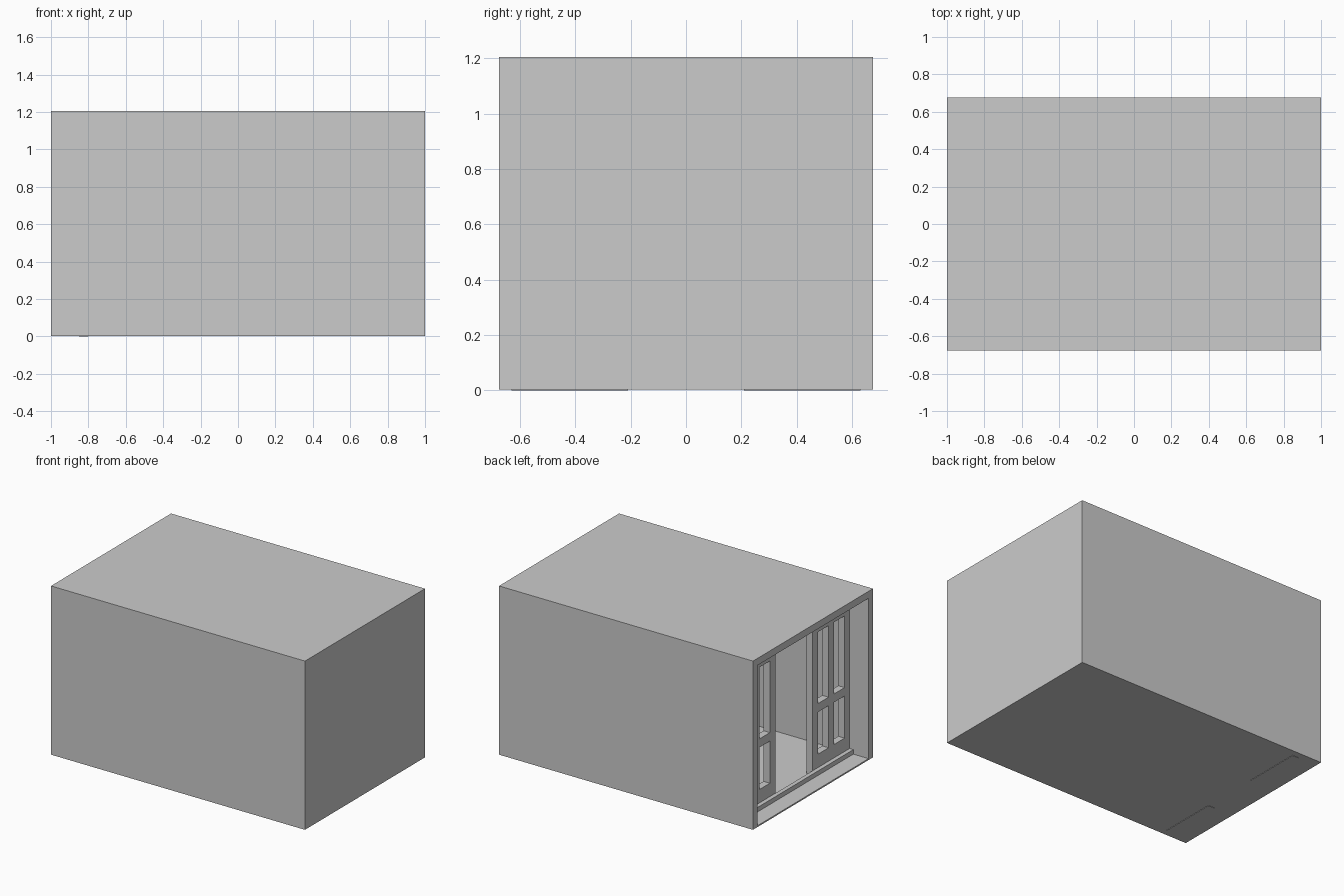
import bpy
import bmesh

if "Cube" in bpy.data.objects:
    bpy.data.objects.remove(bpy.data.objects["Cube"])

WIDTH, DEPTH, BASE, TOP = 2.0, 1.35, 0.003, 1.204
WALL, FLOOR = 0.05, 0.013


def finish(bm, name):
    bmesh.ops.recalc_face_normals(bm, faces=bm.faces)
    mesh = bpy.data.meshes.new(name)
    bm.to_mesh(mesh)
    bm.free()
    obj = bpy.data.objects.new(name, mesh)
    bpy.context.collection.objects.link(obj)
    return obj


def add_box(bm, lo, hi):
    verts = bmesh.ops.create_cube(bm, size=1)["verts"]
    for v in verts:
        v.co = [lo[i] if v.co[i] < 0 else hi[i] for i in range(3)]


# Room shell: nested open profiles of the -x end, joined by a rim
bm = bmesh.new()
x, y = WIDTH / 2, DEPTH / 2


def ring(px, py, low, high):
    corners = [(-py, low), (py, low), (py, high), (-py, high)]
    return [bm.verts.new((px, cy, cz)) for cy, cz in corners]


loops = [ring(x, y, BASE, TOP), ring(-x, y, BASE, TOP),
         ring(-x, y - WALL, FLOOR, TOP - WALL),
         ring(x - WALL, y - WALL, FLOOR, TOP - WALL)]
for a, b in zip(loops, loops[1:]):
    for i in range(4):
        j = (i + 1) % 4
        bm.faces.new((a[i], a[j], b[j], b[i]))
bm.faces.new(loops[0])
bm.faces.new(loops[-1])
finish(bm, "room_shell")

# Sill rail across the opening
bm = bmesh.new()
add_box(bm, (-0.88, -y + WALL, FLOOR), (-0.85, y - WALL, 0.045))
finish(bm, "sill_rail")

# Window panels: a grid with four openings, thickened and mirrored
ys = [0.21, 0.27, 0.39, 0.45, 0.57, 0.63]
zs = [0.0, 0.14, 0.44, 0.50, 1.01, TOP - WALL]
bm = bmesh.new()
grid = [[bm.verts.new((-0.85, py, pz)) for pz in zs] for py in ys]
for i in range(5):
    for j in range(5):
        if not (i % 2 and j % 2):
            bm.faces.new((grid[i][j], grid[i + 1][j],
                          grid[i + 1][j + 1], grid[i][j + 1]))
back = bmesh.ops.extrude_face_region(bm, geom=bm.faces[:], use_keep_orig=True)
for v in back["geom"]:
    if isinstance(v, bmesh.types.BMVert):
        v.co.x += 0.05
panel = finish(bm, "window_panels")
panel.modifiers.new("mirror", "MIRROR").use_axis = (False, True, False)
